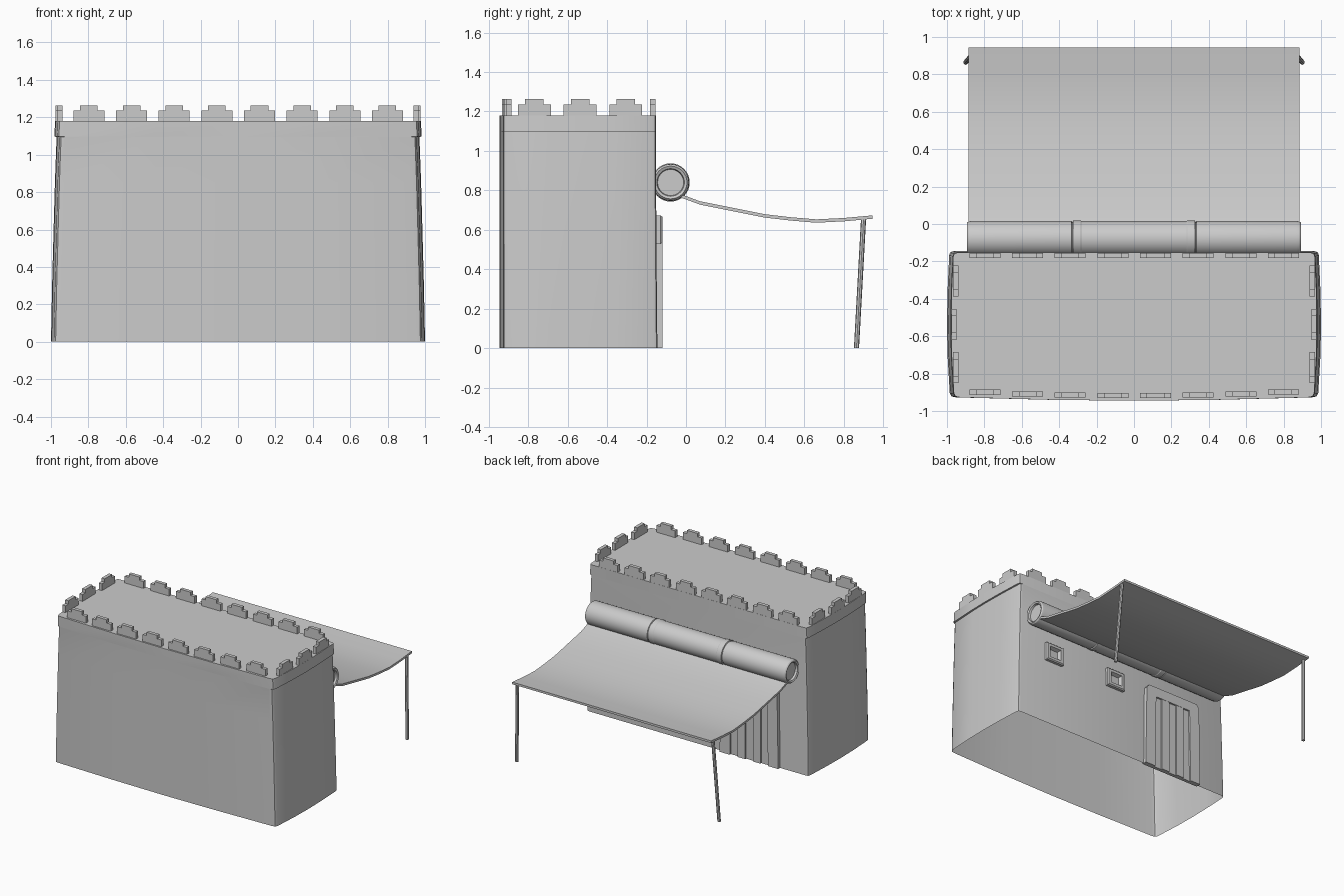
import bpy, bmesh, math
from mathutils import Vector

if "Cube" in bpy.data.objects:
    bpy.data.objects.remove(bpy.data.objects["Cube"])

stone = bpy.data.materials.new("light_grey")
stone.diffuse_color = (0.6, 0.6, 0.6, 1)
stone.use_nodes = True
stone.node_tree.nodes["Principled BSDF"].inputs["Base Color"].default_value = stone.diffuse_color


def finish(name, bm, smooth=False, fix=True):
    if fix:
        bmesh.ops.recalc_face_normals(bm, faces=bm.faces)
    me = bpy.data.meshes.new(name)
    bm.to_mesh(me)
    bm.free()
    ob = bpy.data.objects.new(name, me)
    bpy.context.collection.objects.link(ob)
    me.materials.append(stone)
    if smooth:
        bpy.context.view_layer.objects.active = ob
        ob.select_set(True)
        bpy.ops.object.shade_smooth_by_angle(angle=math.radians(30))
        ob.select_set(False)
    return ob


def prism(bm, pts, offset):
    """Closed solid from a flat outline swept along an offset."""
    a = [bm.verts.new(p) for p in pts]
    b = [bm.verts.new(Vector(p) + Vector(offset)) for p in pts]
    bm.faces.new(a)
    bm.faces.new(b[::-1])
    for i in range(len(a)):
        j = (i + 1) % len(a)
        bm.faces.new((a[i], b[i], b[j], a[j]))


def box(bm, x0, x1, y0, y1, z0, z1):
    prism(bm, [(x0, y0, z0), (x1, y0, z0), (x1, y0, z1), (x0, y0, z1)], (0, y1 - y0, 0))


def loft(bm, rings):
    rows = [[bm.verts.new(p) for p in r] for r in rings]
    n = len(rows[0])
    for a, b in zip(rows, rows[1:]):
        for i in range(n):
            j = (i + 1) % n
            bm.faces.new((a[i], a[j], b[j], b[i]))
    return rows


# Bowed, tapering wall shell, open underneath, with a raised band on the ends
half = [(0, -0.945), (0.45, -0.94), (0.95, -0.927), (0.975, -0.922), (0.985, -0.905),
        (0.997, -0.7), (1.0, -0.54), (0.997, -0.36), (0.988, -0.165), (0.982, -0.15),
        (0.965, -0.145), (0, -0.145)]
outline = half + [(-x, y) for x, y in half[-2:0:-1]]
levels = [(0, 1, 0), (0.3, 0.994, 0.003), (0.6, 0.986, 0.005), (0.85, 0.979, 0.007),
          (1.095, 0.97, 0.008), (1.097, 0.982, 0.008), (1.18, 0.978, 0.008)]
bm = bmesh.new()
rows = loft(bm, [[(x * s, y - (d if y > -0.2 else 0), z) for x, y in outline]
                 for z, s, d in levels])
bm.faces.new(rows[-1])
finish("building_shell", bm, True, False)


# Stepped battlements along all four edges
def merlon(bm, c, axis):
    shape = [(-0.083, 1.178), (0.083, 1.178), (0.083, 1.235), (0.047, 1.235),
             (0.047, 1.262), (-0.047, 1.262), (-0.047, 1.235), (-0.083, 1.235)]
    if axis == "x":
        prism(bm, [(c[0] + u, c[1] - 0.014, z) for u, z in shape], (0, 0.028, 0))
    else:
        prism(bm, [(c[0] - 0.014, c[1] + u, z) for u, z in shape], (0.028, 0, 0))


bm = bmesh.new()
for i in range(8):
    x = -0.797 + 0.228 * i
    merlon(bm, (x, -0.918 + 0.03 * x * x), "x")
    merlon(bm, (x, -0.168), "x")
for s in (-1, 1):
    for y, x in ((-0.305, 0.953), (-0.537, 0.963), (-0.768, 0.953)):
        merlon(bm, (s * x, y), "y")
finish("battlements", bm)


# Window frames: bevelled square rings around a recess
def rect(cx, cz, w, h, y):
    return [(cx - w, y, cz - h), (cx + w, y, cz - h), (cx + w, y, cz + h), (cx - w, y, cz + h)]


for k, cx in enumerate((0.65, 0.065)):
    bm = bmesh.new()
    rows = loft(bm, [rect(cx, 0.6, w, h, y) for w, h, y in (
        (0.08, 0.072, -0.16), (0.08, 0.072, -0.128), (0.072, 0.064, -0.12),
        (0.05, 0.044, -0.12), (0.038, 0.033, -0.148))])
    bm.faces.new(rows[-1])
    finish("window_%d" % (k + 1), bm)

# Door frame with a slightly tapered surround
bm = bmesh.new()
frame = [(-0.735, 0), (-0.725, 0.64), (-0.70, 0.668), (-0.25, 0.668), (-0.225, 0.64),
         (-0.215, 0), (-0.305, 0), (-0.315, 0.59), (-0.635, 0.59), (-0.645, 0)]
prism(bm, [(x, -0.16, z) for x, z in frame], (0, 0.04, 0))
finish("door_frame", bm)

# Door planks at alternating depths
bm = bmesh.new()
for i in range(5):
    x = -0.645 + 0.068 * i
    box(bm, x, x + 0.068, -0.16, -0.134 + 0.012 * (i % 2), 0, 0.6)
finish("door_planks", bm)

# Rolled cloth, turned from a profile, with two strap bands and capped ends
prof = [(0, 0.872), (0.066, 0.872), (0.07, 0.888), (0.083, 0.894), (0.091, 0.885),
        (0.094, 0.868), (0.094, 0.335), (0.089, 0.332), (0.089, 0.328), (0.097, 0.325),
        (0.097, 0.285), (0.094, 0.28)]
prof = [(r, -x) for r, x in prof] + [(r, x) for r, x in prof[::-1]]
bm = bmesh.new()
loft(bm, [[(x, -0.078 + max(r, 0.001) * math.cos(a * math.tau / 32),
            0.84 + max(r, 0.001) * math.sin(a * math.tau / 32)) for a in range(32)]
          for r, x in prof])
finish("cloth_roll", bm, True)

# Sagging awning sheet
top = [(-0.03, 0.782), (0.07, 0.745), (0.24, 0.711), (0.4, 0.679), (0.53, 0.664),
       (0.66, 0.653), (0.8, 0.66), (0.945, 0.673)]
side = top + [(y, z - 0.017) for y, z in top[::-1]]
bm = bmesh.new()
prism(bm, [(-0.885, y, z) for y, z in side], (1.77, 0, 0))
finish("awning", bm, True)

# Leaning support poles
for s, name in ((-1, "left_pole"), (1, "right_pole")):
    bm = bmesh.new()
    ring = [(0.013 * math.cos(a * math.tau / 8), 0.013 * math.sin(a * math.tau / 8))
            for a in range(8)]
    prism(bm, [(s * 0.9 + u, 0.864 + v, 0) for u, v in ring], (-s * 0.03, 0.036, 0.658))
    finish(name, bm, True)
